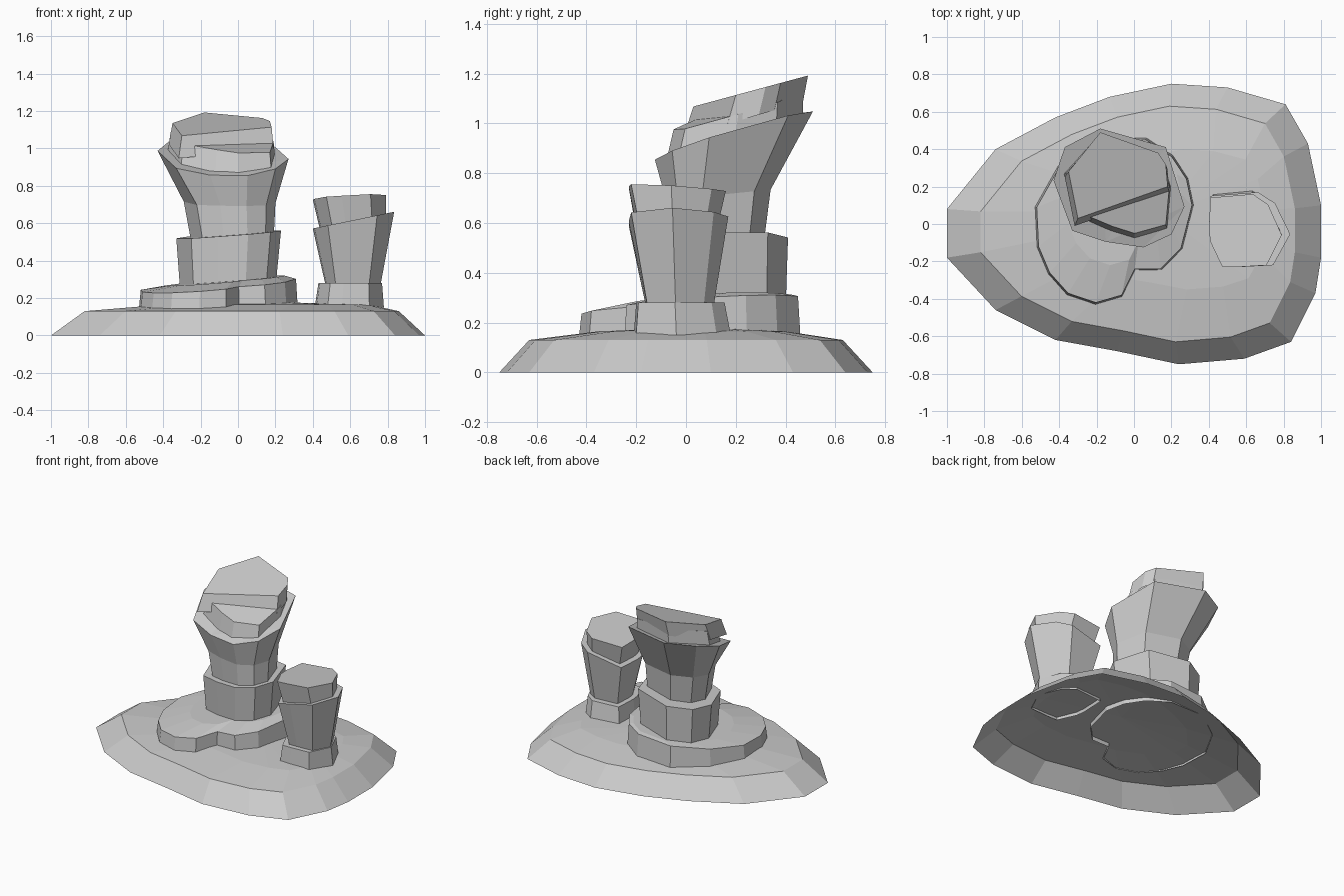
import bpy
import bmesh

starter = bpy.data.objects.get("Cube")
if starter:
    bpy.data.objects.remove(starter, do_unlink=True)

# One grey stone material for every rock
stone = bpy.data.materials.new("grey stone")
stone.use_nodes = True
stone_colour = (.6, .6, .6, 1)
stone.diffuse_color = stone_colour
shader = next(node for node in stone.node_tree.nodes if node.type == "BSDF_PRINCIPLED")
shader.inputs["Base Color"].default_value = stone_colour
shader.inputs["Roughness"].default_value = .9


def slope(height, along_x=0, along_y=0):
    """Return a tilted plane as a height function."""
    return lambda x, y: height + along_x * x + along_y * y


def ring(outline, x_span, y_span, height):
    """Fit an outline into the given spans and lay it on a height function."""
    xs, ys = zip(*outline)

    def fit(value, values, span):
        low, high = min(values), max(values)
        return span[0] + (value - low) / (high - low) * (span[1] - span[0])

    points = []
    for x, y in outline:
        px, py = fit(x, xs, x_span), fit(y, ys, y_span)
        points.append((px, py, height(px, py)))
    return points


def loft_rock(name, rings, peak=None):
    """Skin stacked rings, open below, closed by a flat top or a peak."""
    bm = bmesh.new()
    layers = [[bm.verts.new(point) for point in points] for points in rings]
    count = len(layers[0])
    for lower, upper in zip(layers, layers[1:]):
        for i in range(count):
            j = (i + 1) % count
            bm.faces.new((lower[i], lower[j], upper[j], upper[i]))
    top = layers[-1]
    if peak:
        tip = bm.verts.new(peak)
        for i in range(count):
            bm.faces.new((top[i], top[(i + 1) % count], tip))
    else:
        lid = bm.faces.new(top)
        bmesh.ops.triangulate(bm, faces=[lid])
    bmesh.ops.recalc_face_normals(bm, faces=bm.faces[:])
    mesh = bpy.data.meshes.new(name)
    bm.to_mesh(mesh)
    bm.free()
    mesh.materials.append(stone)
    rock = bpy.data.objects.new(name, mesh)
    bpy.context.collection.objects.link(rock)
    return rock


# Low ground mound, hollow underneath
mound_outline = [
    (-1, .08), (-.74, .4), (-.42, .57), (-.13, .68), (.2, .75), (.5, .73),
    (.81, .64), (.93, .43), (1, .1), (1, -.18), (.97, -.37), (.84, -.63),
    (.59, -.72), (.24, -.75), (-.09, -.68), (-.42, -.62), (-.74, -.46), (-1, -.18),
]
loft_rock("ground_mound", [
    ring(mound_outline, (-1, 1), (-.75, .75), slope(0)),
    ring(mound_outline, (-.82, .86), (-.63, .63), slope(.13)),
    ring(mound_outline, (-.4, .7), (-.35, .4), slope(.165)),
], peak=(.15, .05, .18))

# Notched slab under the tall stack
slab_outline = [
    (-.53, .09), (-.52, -.12), (-.46, -.26), (-.36, -.37), (-.21, -.42),
    (-.07, -.38), (0, -.24), (.14, -.24), (.25, -.13), (.31, .1), (.28, .24),
    (.2, .36), (.06, .45), (-.2, .45), (-.41, .3),
]
loft_rock("stepped_slab", [
    ring(slab_outline, (-.53, .32), (-.43, .46), slope(.14)),
    ring(slab_outline, (-.52, .31), (-.42, .45), slope(.275, .07, .06)),
    ring(slab_outline, (-.36, .25), (-.22, .42), slope(.295, .08, .03)),
])

# Tall stack: foot block and flared column share one outline
tall_outline = [
    (-.43, .24), (-.37, .42), (-.18, .52), (.17, .42), (.27, .1),
    (.2, -.05), (.05, -.12), (-.15, -.09), (-.33, -.03),
]
loft_rock("tall_foot_block", [
    ring(tall_outline, (-.31, .2), (-.09, .4), slope(.25)),
    ring(tall_outline, (-.33, .23), (-.11, .41), slope(.54, .08, .03)),
])
loft_rock("tall_column", [
    ring(tall_outline, (-.25, .19), (-.07, .31), slope(.5)),
    ring(tall_outline, (-.29, .2), (-.08, .34), slope(.7, 0, .1)),
    ring(tall_outline, (-.43, .27), (-.125, .51),
         lambda x, y: .88 + .31 * y + .1 * abs(x + .08)),
])

# Broken cap of the tall stack, in two steps
ledge_outline = [
    (-.37, .28), (-.19, .49), (.13, .38), (.19, .21),
    (.17, -.02), (0, -.07), (-.12, -.03), (-.3, .05),
]
loft_rock("tall_cap_ledge", [
    ring(ledge_outline, (-.38, .2), (-.08, .47), slope(.87, 0, .31)),
    ring(ledge_outline, (-.36, .19), (-.05, .47), slope(.99, -.06, .28)),
])
crown_outline = [
    (-.3, .03), (.18, .2), (.17, .32), (.13, .38), (-.18, .49), (-.35, .28),
]
loft_rock("tall_cap_crown", [
    ring(crown_outline, (-.37, .19), (-.01, .47), slope(.95, 0, .29)),
    ring(crown_outline, (-.35, .18), (.03, .49), slope(1.06, 0, .27)),
])

# Short stack: foot, flared column and cap share one outline
short_outline = [
    (.4, -.01), (.41, .17), (.66, .19), (.75, .13), (.83, -.04),
    (.74, -.21), (.57, -.22), (.48, -.22), (.41, -.08),
]
short_layers = {
    "short_foot_block": [
        ((.41, .78), (-.21, .18), slope(.15)),
        ((.43, .77), (-.2, .155), slope(.28)),
    ],
    "short_column": [
        ((.47, .76), (-.16, .11), slope(.26)),
        ((.4, .835), (-.23, .17), slope(.49, .205)),
    ],
    "short_cap": [
        ((.44, .79), (-.2, .13), slope(.47, .2)),
        ((.4, .79), (-.23, .16), slope(.7, .06, -.06)),
    ],
}
for part_name, layers in short_layers.items():
    loft_rock(part_name, [ring(short_outline, *layer) for layer in layers])
